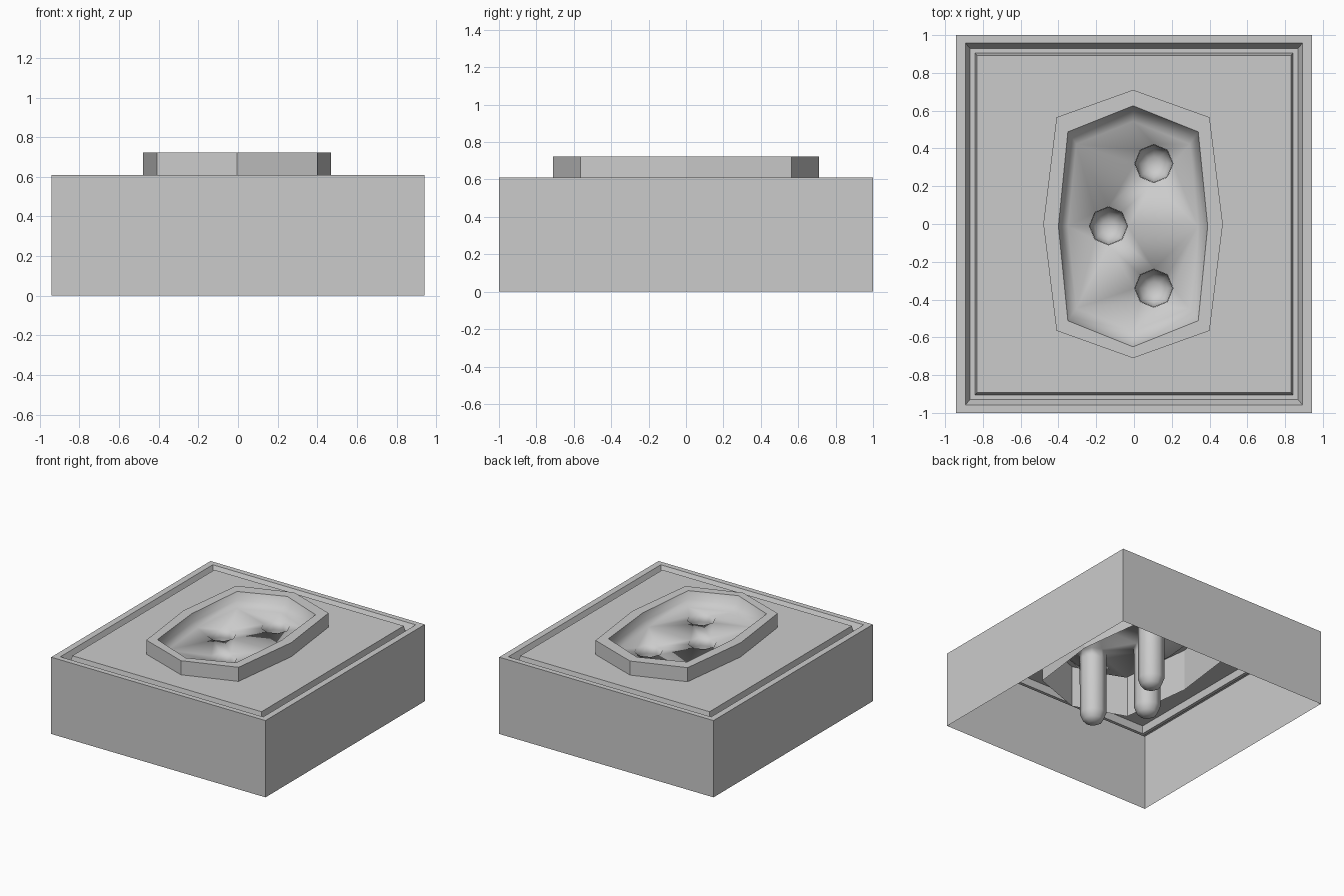
import bpy, bmesh, math

if "Cube" in bpy.data.objects:
    bpy.data.objects.remove(bpy.data.objects["Cube"])


def rect(x, y, z):
    return [(-x, -y, z), (x, -y, z), (x, y, z), (-x, y, z)]


def octagon(half, z, scale=1.0, cx=-0.005, cy=0.0):
    # pointed octagon: half = (side x, corner x, corner y, tip y)
    sx, kx, ky, ty = [v * scale for v in half]
    pts = [(sx, 0), (kx, ky), (0, ty), (-kx, ky), (-sx, 0), (-kx, -ky), (0, -ty), (kx, -ky)]
    return [(cx + x, cy + y, z) for x, y in pts]


def circle(cx, cy, r, z, n=8):
    return [(cx + r * math.cos(2 * math.pi * i / n), cy + r * math.sin(2 * math.pi * i / n), z)
            for i in range(n)]


def loft(bm, loops):
    # joins successive loops with quads and returns the vertex loops
    rows = [[bm.verts.new(p) for p in loop] for loop in loops]
    n = len(rows[0])
    for a, b in zip(rows, rows[1:]):
        for i in range(n):
            j = (i + 1) % n
            bm.faces.new((a[i], a[j], b[j], b[i]))
    return rows


def loop_edges(bm, row):
    out = []
    for i, v in enumerate(row):
        w = row[(i + 1) % len(row)]
        out.append(bm.edges.get((v, w)) or bm.edges.new((v, w)))
    return out


def fill(bm, rows):
    edges = [e for row in rows for e in loop_edges(bm, row)]
    bmesh.ops.triangle_fill(bm, edges=edges, use_beauty=True, normal=(0, 0, 1))


def finish(bm, name, smooth=False):
    bmesh.ops.recalc_face_normals(bm, faces=bm.faces[:])
    bm.normal_update()
    # open shells: make the upper surface face up
    if sum(f.normal.z * f.calc_area() for f in bm.faces) < 0:
        bmesh.ops.reverse_faces(bm, faces=bm.faces[:])
    for f in bm.faces:
        f.smooth = smooth
    me = bpy.data.meshes.new(name)
    bm.to_mesh(me)
    bm.free()
    ob = bpy.data.objects.new(name, me)
    bpy.context.collection.objects.link(ob)
    return ob


OUTER = (0.475, 0.405, 0.565, 0.71)
INNER = (0.395, 0.345, 0.50, 0.638)
HOLES = [(0.105, 0.32), (-0.135, -0.01), (0.105, -0.34)]
TOP, RING = 0.61, 0.722

# open-bottomed box with channel and panel, cut out under the ring
bm = bmesh.new()
rows = loft(bm, [rect(0.942, 1.0, 0), rect(0.942, 1.0, TOP), rect(0.892, 0.957, TOP),
                 rect(0.868, 0.93, 0.555), rect(0.842, 0.905, 0.555), rect(0.832, 0.893, TOP)])
hole = [bm.verts.new(p) for p in octagon(OUTER, TOP)]
fill(bm, [rows[-1], hole])
finish(bm, "cover_box")

# raised eight-sided ring with a skirt below the panel
bm = bmesh.new()
loft(bm, [octagon(OUTER, 0.39), octagon(OUTER, RING), octagon(INNER, RING, cy=-0.012)])
finish(bm, "socket_ring")

# smooth dish running into three round-ended wells
bm = bmesh.new()
dish = loft(bm, [octagon(INNER, z, s, cy=-0.012)
                 for s, z in [(1.0, RING), (0.96, 0.665), (0.87, 0.625)]])
rims = []
for x, y in HOLES:
    well = loft(bm, [circle(x, y, r, z) for r, z in
                     [(0.102, 0.622), (0.098, 0.56), (0.097, 0.12), (0.075, 0.065), (0.035, 0.04)]])
    bm.faces.new(well[-1])
    rims.append(well[0])
fill(bm, [dish[-1]] + rims)
finish(bm, "socket_dish", smooth=True)
